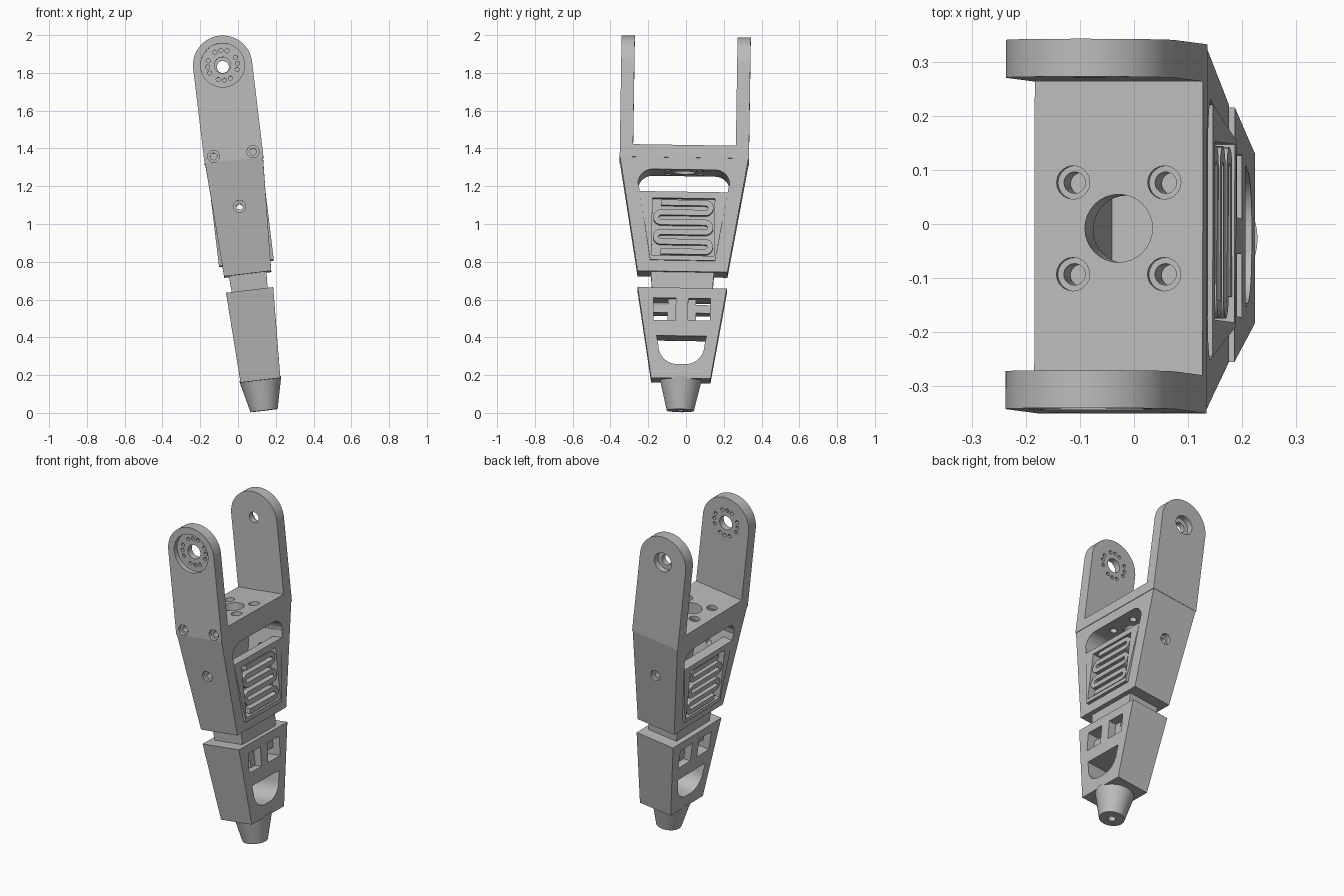
import bpy, bmesh
from math import sin, cos, pi, radians
from mathutils import Matrix, Vector

if "Cube" in bpy.data.objects:
    bpy.data.objects.remove(bpy.data.objects["Cube"])

grey = bpy.data.materials.new("satin grey")
grey.use_nodes = True
grey.diffuse_color = (0.5, 0.5, 0.5, 1)
grey.node_tree.nodes["Principled BSDF"].inputs["Base Color"].default_value = (0.5, 0.5, 0.5, 1)

# The whole leg leans slightly; parts are built upright and then tilted
LEAN = (Matrix.Translation((0.138, -0.03, 0.012))
        @ Matrix.Rotation(radians(-6.84), 4, 'Y') @ Matrix.Rotation(radians(-0.9), 4, 'X'))
parts = []


def loft(name, low, high):
    """Closed solid between two matching loops of points."""
    bm = bmesh.new()
    a = [bm.verts.new(p) for p in low]
    b = [bm.verts.new(p) for p in high]
    n = len(a)
    bm.faces.new(a)
    bm.faces.new(b)
    for i in range(n):
        j = (i + 1) % n
        bm.faces.new((a[i], a[j], b[j], b[i]))
    bmesh.ops.recalc_face_normals(bm, faces=bm.faces)
    mesh = bpy.data.meshes.new(name)
    bm.to_mesh(mesh)
    bm.free()
    ob = bpy.data.objects.new(name, mesh)
    bpy.context.collection.objects.link(ob)
    return ob


def prism(name, pts, axis, a, b):
    """Extrude a flat outline along an axis from a to b."""
    place = {'X': lambda p, d: (d, p[0], p[1]),
             'Y': lambda p, d: (p[0], d, p[1]),
             'Z': lambda p, d: (p[0], p[1], d)}[axis]
    return loft(name, [place(p, a) for p in pts], [place(p, b) for p in pts])


def arc(cx, cy, r, a0=0, a1=360, n=12):
    return [(cx + r * cos(radians(a0 + (a1 - a0) * i / n)),
             cy + r * sin(radians(a0 + (a1 - a0) * i / n))) for i in range(n + 1)]


def circle(cx, cy, r, n=32):
    return arc(cx, cy, r, 0, 360, n)[:-1]


def rect(hx, hy, z):
    return [(-hx, -hy, z), (hx, -hy, z), (hx, hy, z), (-hx, hy, z)]


def block(name, x0, x1, y0, y1, z0, z1):
    return prism(name, [(x0, y0), (x1, y0), (x1, y1), (x0, y1)], 'Z', z0, z1)


def cut(ob, cutters):
    for c in cutters:
        m = ob.modifiers.new("cut", 'BOOLEAN')
        m.operation, m.solver, m.object = 'DIFFERENCE', 'EXACT', c
    bpy.context.view_layer.update()
    graph = bpy.context.evaluated_depsgraph_get()
    mesh = bpy.data.meshes.new_from_object(ob.evaluated_get(graph))
    ob.modifiers.clear()
    ob.data = mesh
    for c in cutters:
        bpy.data.objects.remove(c)


def finish(ob):
    ob.data.materials.clear()
    ob.data.materials.append(grey)
    ob.data.transform(LEAN)
    parts.append(ob)


def mount_holes(z0, z1, r):
    return [prism("cutter", circle(sx * 0.085, sy * 0.085, r, 20), 'Z', z0, z1)
            for sx in (-1, 1) for sy in (-1, 1)]


# Fork: an arch outline with the space between the arms removed
PIVOT, R = 1.837, 0.157
fork = prism("fork", [(-R, 1.331), (R, 1.331)] + arc(0, PIVOT, R, 0, 180, 32), 'Y', -0.342, 0.342)
cutters = [
    block("cutter", -0.3, 0.3, -0.272, 0.272, 1.398, 2.2),
    prism("cutter", circle(0, PIVOT, 0.116, 48), 'Y', -0.4, -0.312),
    prism("cutter", circle(0, PIVOT, 0.043), 'Y', -0.4, -0.2),
    prism("cutter", circle(0, PIVOT, 0.058), 'Y', 0.305, 0.4),
    prism("cutter", circle(0, PIVOT, 0.032), 'Y', 0.2, 0.4),
    prism("cutter", circle(0, 0, 0.063), 'Z', 1.3, 1.45)]
for quarter in range(4):
    for step in (-1, 0, 1):
        t = radians(quarter * 90 + step * 24)
        cutters.append(prism("cutter", circle(0.08 * cos(t), PIVOT + 0.08 * sin(t), 0.011, 12),
                             'Y', -0.4, -0.2))
for s in (-1, 1):
    cutters.append(prism("cutter", circle(s * 0.105, 1.363, 0.032, 24), 'Y', -0.4, -0.322))
    cutters.append(prism("cutter", circle(s * 0.105, 1.363, 0.018, 20), 'Y', -0.4, -0.25))
cutters += mount_holes(1.375, 1.45, 0.031) + mount_holes(1.3, 1.45, 0.02)
cut(fork, cutters)
finish(fork)

# Upper shell: tapered block with a through window and side screw holes
shell = loft("upper_shell", rect(0.1255, 0.238, 0.727), rect(0.154, 0.34, 1.331))
window = ([(-0.168, 0.79), (0.168, 0.79), (0.24, 1.19)]
          + arc(0.165, 1.19, 0.078, 0, 90, 10) + arc(-0.165, 1.19, 0.078, 90, 180, 10)
          + [(-0.24, 1.19)])
cutters = [prism("cutter", window, 'X', -0.4, 0.4),
           prism("cutter", circle(0, 0, 0.063), 'Z', 1.2, 1.4)]
cutters += mount_holes(1.2, 1.4, 0.02)
for s in (-1, 1):
    cutters.append(prism("cutter", circle(0, 1.085, 0.032, 24), 'Y', s * 0.276, s * 0.4))
    cutters.append(prism("cutter", circle(0, 1.085, 0.018, 20), 'Y', s * 0.18, s * 0.4))
cut(shell, cutters)
finish(shell)

# Snake outline for the vents: a path with rounded turns, widened on both sides
ROWS, PITCH, REACH, BASE = 6, 0.052, 0.118, 0.832
path = []
for k in range(ROWS):
    z, d = BASE + k * PITCH, (1 if k % 2 == 0 else -1)
    path.append((Vector((-d * REACH, z)), Vector((0, d))))
    if k == ROWS - 1:
        path.append((Vector((d * REACH, z)), Vector((0, d))))
        break
    for i in range(11):
        t = -pi / 2 + pi * i / 10
        out = Vector((d * cos(t), sin(t)))
        path.append((Vector((d * REACH, z + PITCH / 2)) + out * PITCH / 2, -d * out))
snake = [p + n * 0.015 for p, n in path] + [p - n * 0.015 for p, n in reversed(path)]

# Vent panels on both open sides
for s, side in ((1, "left"), (-1, "right")):
    panel = prism(side + "_vent_panel", [(-0.172, 0.785), (0.172, 0.785), (0.234, 1.15), (-0.234, 1.15)],
                  'X', s * 0.085, s * 0.146)
    opening = [(-0.165, 0.81), (0.165, 0.81), (0.165, 1.115), (-0.165, 1.115)]
    cut(panel, [prism("cutter", opening, 'X', s * 0.1, s * 0.3)])
    finish(panel)
    finish(prism(side + "_vent_snake", snake, 'X', s * 0.098, s * 0.142))

# Neck between the two shells
finish(loft("neck", rect(0.094, 0.158, 0.6), rect(0.1, 0.168, 0.74)))

# Lower shell with twin square windows and a round-bottomed window
lower = loft("lower_shell", rect(0.106, 0.157, 0.16), rect(0.1255, 0.236, 0.64))
scoop = ([(0.132, 0.385), (-0.132, 0.385)] + arc(-0.022, 0.335, 0.1, 180, 270, 10)
         + arc(0.022, 0.335, 0.1, 270, 360, 10))
cutters = [prism("cutter", scoop, 'X', -0.4, 0.4)]
for s in (-1, 1):
    cutters.append(block("cutter", -0.4, 0.4, min(s * 0.033, s * 0.15), max(s * 0.033, s * 0.15),
                         0.468, 0.585))
cut(lower, cutters)
finish(lower)

# Inner brace seen through the square windows
finish(block("inner_crossbar", -0.075, 0.075, -0.17, 0.17, 0.512, 0.555))
finish(block("inner_post", -0.075, 0.075, -0.075, 0.075, 0.46, 0.59))

# Tapered round foot with a small bore
foot = loft("foot", [(x, y, 0) for x, y in circle(0, 0, 0.072, 48)],
            [(x, y, 0.17) for x, y in circle(0, 0, 0.112, 48)])
cut(foot, [prism("cutter", circle(0, 0, 0.022, 20), 'Z', -0.1, 0.08)])
finish(foot)

# Smooth curved walls, crisp edges
bpy.ops.object.select_all(action='DESELECT')
for ob in parts:
    ob.select_set(True)
bpy.context.view_layer.objects.active = fork
bpy.ops.object.shade_smooth_by_angle(angle=radians(30))
